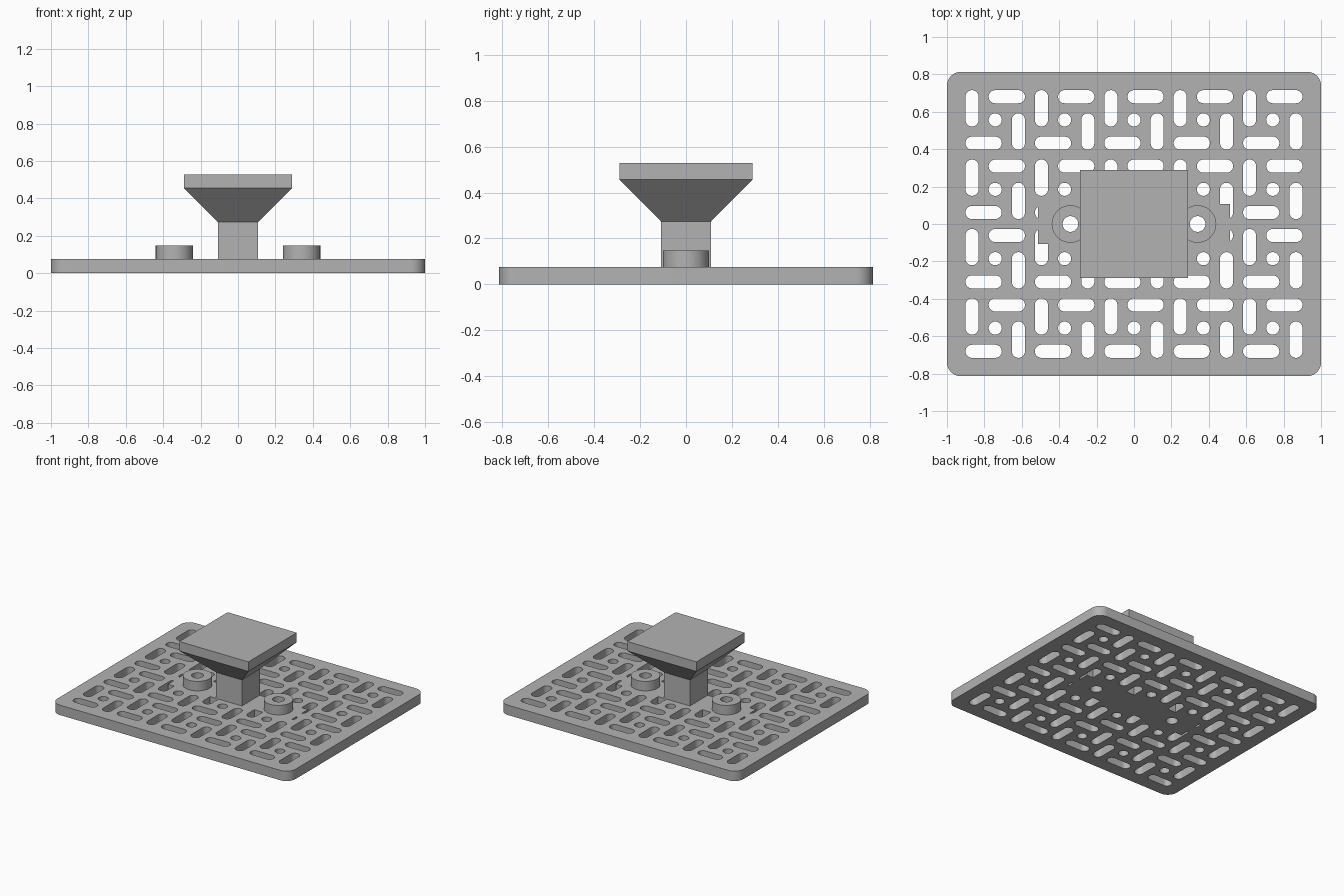
import bpy, bmesh, math

old = bpy.data.objects.get("Cube")
if old:
    bpy.data.objects.remove(old, do_unlink=True)

GREY = (0.45, 0.45, 0.45, 1)
mat = bpy.data.materials.new("plain grey")
mat.use_nodes = True
mat.diffuse_color = GREY
mat.node_tree.nodes["Principled BSDF"].inputs["Base Color"].default_value = GREY


def rounded(cx, cy, hx, hy, r, steps=10):
    """Outline of a rounded rectangle; r = hx = hy gives a circle."""
    pts = []
    for q, (sx, sy) in enumerate([(1, 1), (-1, 1), (-1, -1), (1, -1)]):
        for i in range(steps + 1):
            a = (q + i / steps) * math.pi / 2
            pts.append((cx + sx * (hx - r) + r * math.cos(a),
                        cy + sy * (hy - r) + r * math.sin(a)))
    return pts


def prisms(name, outlines, z0, z1):
    """One object holding an upright prism for every outline."""
    bm = bmesh.new()
    for pts in outlines:
        face = bm.faces.new([bm.verts.new((x, y, z0)) for x, y in pts])
        top = bmesh.ops.extrude_face_region(bm, geom=[face])["geom"]
        bmesh.ops.translate(bm, vec=(0, 0, z1 - z0),
                            verts=[v for v in top if isinstance(v, bmesh.types.BMVert)])
    bmesh.ops.remove_doubles(bm, verts=bm.verts, dist=1e-5)
    bmesh.ops.recalc_face_normals(bm, faces=bm.faces)
    return finish(name, bm)


def finish(name, bm):
    mesh = bpy.data.meshes.new(name)
    bm.to_mesh(mesh)
    bm.free()
    mesh.materials.append(mat)
    obj = bpy.data.objects.new(name, mesh)
    bpy.context.collection.objects.link(obj)
    return obj


def cut(obj, cutter):
    mod = obj.modifiers.new("cut", "BOOLEAN")
    mod.operation, mod.solver, mod.object = "DIFFERENCE", "EXACT", cutter
    bpy.context.view_layer.objects.active = obj
    bpy.ops.object.modifier_apply(modifier=mod.name)


PLATE_TOP, CELL = 0.075, 0.371
SLOT, R = 0.097, 0.035

# Repeating cell: a round hole ringed by four slots in a pinwheel
holes = []
for col in range(5):
    for row in range(4):
        x, y = (col - 2) * CELL, (row - 1.5) * CELL
        holes.append(rounded(x, y, R, R, R))
        for s in (1, -1):
            holes.append(rounded(x + s * 0.062, y + s * 0.124, SLOT, R, R))
            holes.append(rounded(x - s * 0.124, y + s * 0.062, R, SLOT, R))
slot_cutter = prisms("slot_cutter", holes, -0.1, 0.2)

# Solid centre area: keep the slots out of it
keep = prisms("centre_keep", [[(-0.513, -0.107), (0.513, -0.107),
                               (0.513, 0.107), (-0.513, 0.107)]], -0.2, 0.3)
cut(slot_cutter, keep)

# Base plate and the two drilled bosses
bolt_cutter = prisms("bolt_cutter",
                     [rounded(s * 0.34, 0, 0.042, 0.042, 0.042) for s in (1, -1)], -0.1, 0.3)
plate = prisms("base_plate", [rounded(0, 0, 1, 0.814, 0.075)], 0, PLATE_TOP)
cut(plate, slot_cutter)
cut(plate, bolt_cutter)
parts = [plate]
for side, s in (("left", 1), ("right", -1)):
    boss = prisms(side + "_boss", [rounded(s * 0.34, 0, 0.1, 0.1, 0.1)], PLATE_TOP, 0.147)
    cut(boss, bolt_cutter)
    parts.append(boss)

# Square post flaring out to a flat platform
bm = bmesh.new()
rings = []
for half, z in [(0.108, PLATE_TOP), (0.108, 0.273), (0.29, 0.456), (0.29, 0.528)]:
    rings.append([bm.verts.new((half * sx, half * sy, z))
                  for sx, sy in [(1, 1), (-1, 1), (-1, -1), (1, -1)]])
for a, b in zip(rings, rings[1:]):
    for i in range(4):
        j = (i + 1) % 4
        bm.faces.new((a[i], a[j], b[j], b[i]))
bm.faces.new(rings[0][::-1])
bm.faces.new(rings[-1])
finish("pedestal", bm)

for cutter in (slot_cutter, keep, bolt_cutter):
    bpy.data.objects.remove(cutter, do_unlink=True)

# Smooth the round walls, keep the rims sharp
bpy.ops.object.select_all(action="DESELECT")
for obj in parts:
    obj.select_set(True)
bpy.context.view_layer.objects.active = plate
bpy.ops.object.shade_smooth_by_angle(angle=math.radians(30))
